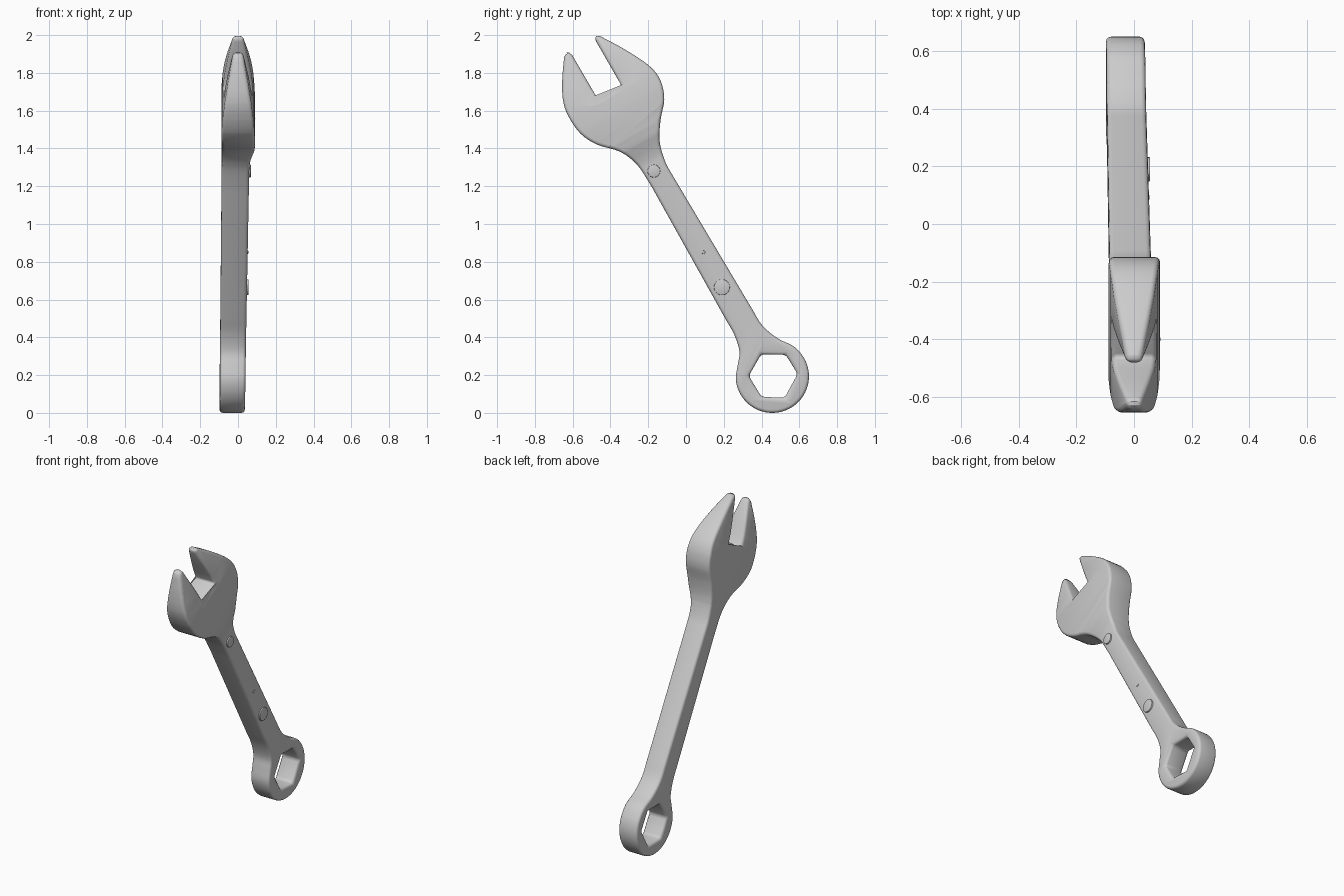
import bpy, bmesh, math
from mathutils import Vector

if "Cube" in bpy.data.objects:
    bpy.data.objects.remove(bpy.data.objects["Cube"])

AXIS = Vector((0, -0.5, 0.866))            # wrench axis, towards the jaws
RING_C, RING_R = Vector((0.457, 0.194)), 0.194


def spline(points, steps=4):
    """Catmull-Rom curve through 2D points."""
    p = [Vector(q) for q in points]
    p = [2 * p[0] - p[1]] + p + [2 * p[-1] - p[-2]]
    out = []
    for a, b, c, d in zip(p, p[1:], p[2:], p[3:]):
        for i in range(steps):
            t = i / steps
            out.append(0.5 * (2 * b + (c - a) * t + (2 * a - 5 * b + 4 * c - d) * t * t
                              + (3 * b - a - 3 * c + d) * t ** 3))
    return out + [p[-2]]


def lerp_table(table, u):
    """Piecewise linear lookup."""
    if u <= table[0][0]:
        return table[0][1]
    for (u0, v0), (u1, v1) in zip(table, table[1:]):
        if u <= u1:
            return v0 + (v1 - v0) * (u - u0) / (u1 - u0)
    return table[-1][1]


# Face height (x) along the axis on each side: flat handle, thicker head, tapered jaws
TAPER = [(1.56, 0.088), (1.65, 0.081), (1.74, 0.07), (1.83, 0.054), (1.97, 0.025)]
FRONT = [(-0.26, 0.035), (1.25, 0.06), (1.29, 0.067), (1.36, 0.086), (1.42, 0.091), (1.48, 0.091)] + TAPER
BACK = [(-0.26, -0.098), (1.25, -0.086), (1.48, -0.087)] + [(u, -v) for u, v in TAPER]


def prism(name, loop, x0, x1):
    """Extrude a y-z outline along x."""
    bm = bmesh.new()
    face = bm.faces.new([bm.verts.new((x0, y, z)) for y, z in loop])
    new = bmesh.ops.extrude_face_region(bm, geom=[face])["geom"]
    bmesh.ops.translate(bm, vec=(x1 - x0, 0, 0), verts=[v for v in new if isinstance(v, bmesh.types.BMVert)])
    bmesh.ops.recalc_face_normals(bm, faces=bm.faces)
    mesh = bpy.data.meshes.new(name)
    ob = bpy.data.objects.new(name, mesh)
    bpy.context.collection.objects.link(ob)
    return ob, bm


def finish(ob, bevel, segments):
    """Round the rim, apply modifiers and shade smooth."""
    mod = ob.modifiers.new("rim", 'BEVEL')
    mod.width, mod.segments = bevel, segments
    mod.limit_method, mod.angle_limit = 'ANGLE', math.radians(50)
    mod.use_clamp_overlap = False
    bpy.ops.object.select_all(action='DESELECT')
    ob.select_set(True)
    bpy.context.view_layer.objects.active = ob
    for m in list(ob.modifiers):
        bpy.ops.object.modifier_apply(modifier=m.name)
    bpy.ops.object.shade_smooth_by_angle(angle=math.radians(42))


# Outline: lower jaw and head, ring end, upper head and jaw, mouth
lower = spline([(-0.645, 1.885), (-0.655, 1.77), (-0.652, 1.66), (-0.625, 1.575), (-0.56, 1.48),
                (-0.47, 1.42), (-0.35, 1.383), (-0.26, 1.315), (-0.19, 1.21), (-0.14, 1.122)])
arc = [RING_C + RING_R * Vector((math.cos(math.radians(a)), math.sin(math.radians(a))))
       for a in range(184, 405, 20)]
ring = spline([(0.205, 0.504), (0.255, 0.415), (0.283, 0.325), (0.274, 0.255)] + arc
              + [(0.557, 0.36), (0.483, 0.396), (0.404, 0.463), (0.35, 0.55)])
upper = spline([(-0.07, 1.256), (-0.11, 1.33), (-0.14, 1.44), (-0.134, 1.555), (-0.115, 1.66),
                (-0.135, 1.76), (-0.195, 1.838), (-0.325, 1.925), (-0.455, 1.995)])
mouth = [(-0.472, 1.999), (-0.484, 1.98), (-0.34, 1.73), (-0.39, 1.713), (-0.463, 1.655),
         (-0.603, 1.895), (-0.615, 1.908), (-0.632, 1.907)]
wrench, bm = prism("wrench_body", lower + ring + upper + mouth, -0.1, 0.1)

# Slice across the axis, then set the thickness at every slice
cuts = sorted({u for u, _ in FRONT[1:-1]} | {-0.0605})
for u in cuts:
    bmesh.ops.bisect_plane(bm, geom=bm.verts[:] + bm.edges[:] + bm.faces[:], dist=1e-5,
                           plane_co=AXIS * u / AXIS.length_squared, plane_no=AXIS)
for v in bm.verts:
    v.co.x = lerp_table(FRONT if v.co.x > 0 else BACK, v.co.dot(AXIS))
bm.to_mesh(wrench.data)
bm.free()

# Six-sided hole
hexagon = [(0.398, 0.31), (0.528, 0.308), (0.591, 0.206), (0.522, 0.08), (0.4, 0.085), (0.332, 0.196)]
cutter, bm = prism("hex_cutter", hexagon, -0.3, 0.3)
bm.to_mesh(cutter.data)
bm.free()
cutter.hide_render = True
hole = wrench.modifiers.new("hex_hole", 'BOOLEAN')
hole.object, hole.operation, hole.solver = cutter, 'DIFFERENCE', 'EXACT'
finish(wrench, 0.017, 3)
bpy.data.objects.remove(cutter)

# Raised round studs on the front face of the handle
for name, y, z, r in [("upper_stud", -0.17, 1.28, 0.034), ("lower_stud", 0.19, 0.665, 0.042),
                      ("small_pip", 0.093, 0.85, 0.009)]:
    x = lerp_table(FRONT, Vector((0, y, z)).dot(AXIS))
    circle = [(y + r * math.cos(i * math.pi / 12), z + r * math.sin(i * math.pi / 12)) for i in range(24)]
    stud, bm = prism(name, circle, x - 0.02, x + (0.009 if r > 0.02 else 0.004))
    bm.to_mesh(stud.data)
    bm.free()
    finish(stud, 0.003, 2)
